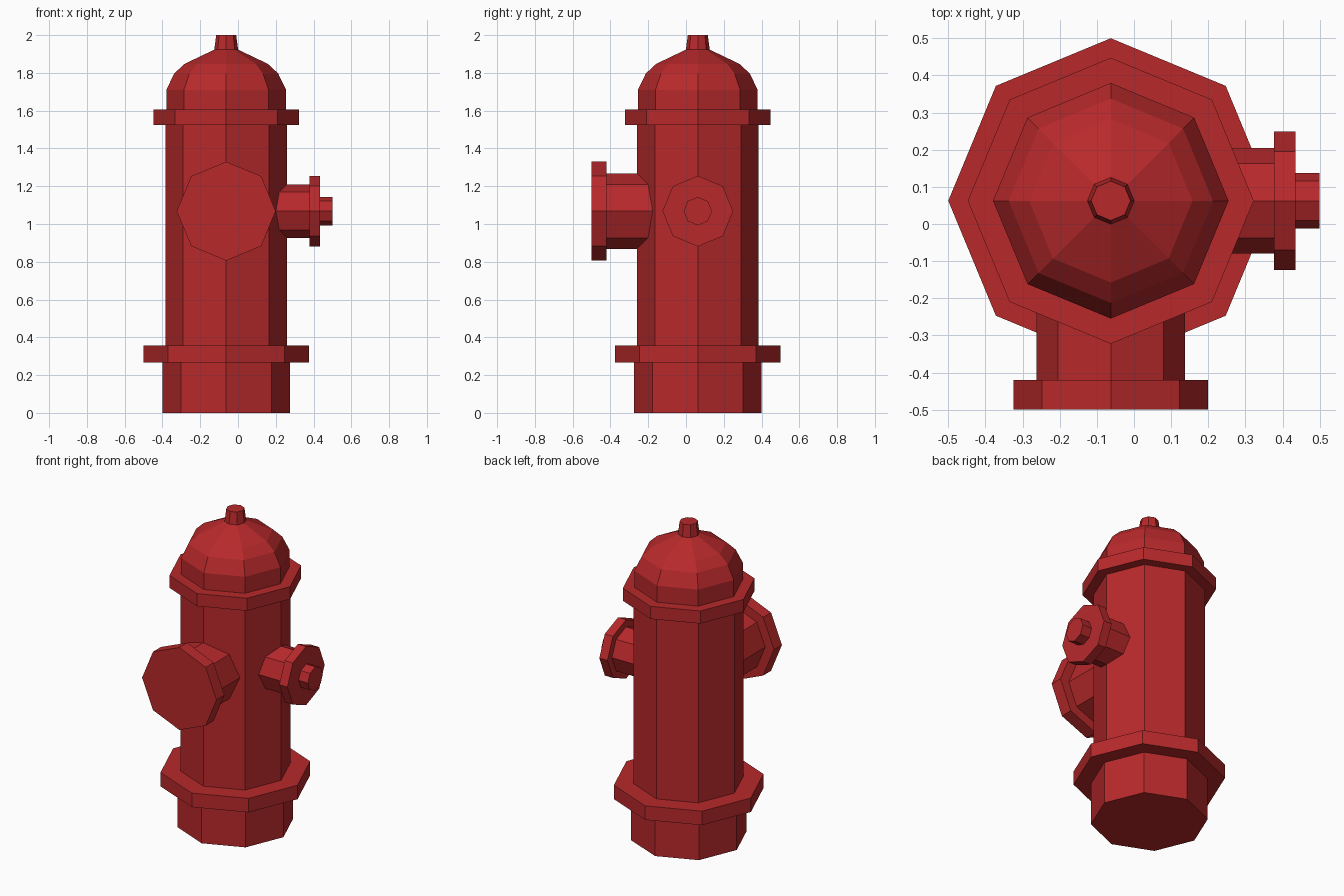
import bpy, bmesh
from math import cos, sin, pi
from mathutils import Matrix, Vector

if "Cube" in bpy.data.objects:
    bpy.data.objects.remove(bpy.data.objects["Cube"])

CX, CY, NOZZLE_Z = -0.0625, 0.0625, 1.068
SIDES = 8

red = bpy.data.materials.new("red_paint")
red.diffuse_color = (0.48, 0.022, 0.024, 1)
red.use_nodes = True
red.node_tree.nodes["Principled BSDF"].inputs["Base Color"].default_value = red.diffuse_color


def lathe(name, profile, origin, rot=Matrix.Identity(4)):
    """Closed eight-sided turned solid; profile is (radius, distance along axis)."""
    bm = bmesh.new()
    rings = [[bm.verts.new((r * cos(2 * pi * i / SIDES), r * sin(2 * pi * i / SIDES), h))
              for i in range(SIDES)] for r, h in profile]
    for a, b in zip(rings, rings[1:]):
        for i in range(SIDES):
            j = (i + 1) % SIDES
            bm.faces.new((a[i], a[j], b[j], b[i]))
    bm.faces.new(rings[0][::-1])
    bm.faces.new(rings[-1])
    bmesh.ops.recalc_face_normals(bm, faces=bm.faces[:])
    bm.transform(rot)
    me = bpy.data.meshes.new(name)
    bm.to_mesh(me)
    bm.free()
    me.materials.append(red)
    ob = bpy.data.objects.new(name, me)
    ob.location = Vector(origin)
    bpy.context.collection.objects.link(ob)
    return ob


# Foot, lower flange, barrel, upper flange, dome and top nut
lathe("hydrant_body", [
    (0.338, 0), (0.338, 0.268),
    (0.4375, 0.268), (0.4375, 0.357),
    (0.322, 0.357), (0.322, 1.525),
    (0.385, 1.525), (0.385, 1.605),
    (0.317, 1.605), (0.317, 1.71), (0.275, 1.797), (0.22, 1.848),
    (0.063, 1.923), (0.053, 2.0),
], (CX, CY, 0))

# Large front outlet with its cap, pointing to -y
lathe("front_outlet", [
    (0.2, 0.2), (0.2, 0.483), (0.262, 0.483), (0.262, 0.5625),
], (CX, CY, NOZZLE_Z), Matrix.Rotation(pi / 2, 4, 'X'))

# Small side outlet with cap and nut, pointing to +x
lathe("side_outlet", [
    (0.142, 0.2), (0.142, 0.44), (0.187, 0.44), (0.187, 0.497),
    (0.075, 0.497), (0.075, 0.5625),
], (CX, CY, NOZZLE_Z), Matrix.Rotation(pi / 2, 4, 'Y'))
